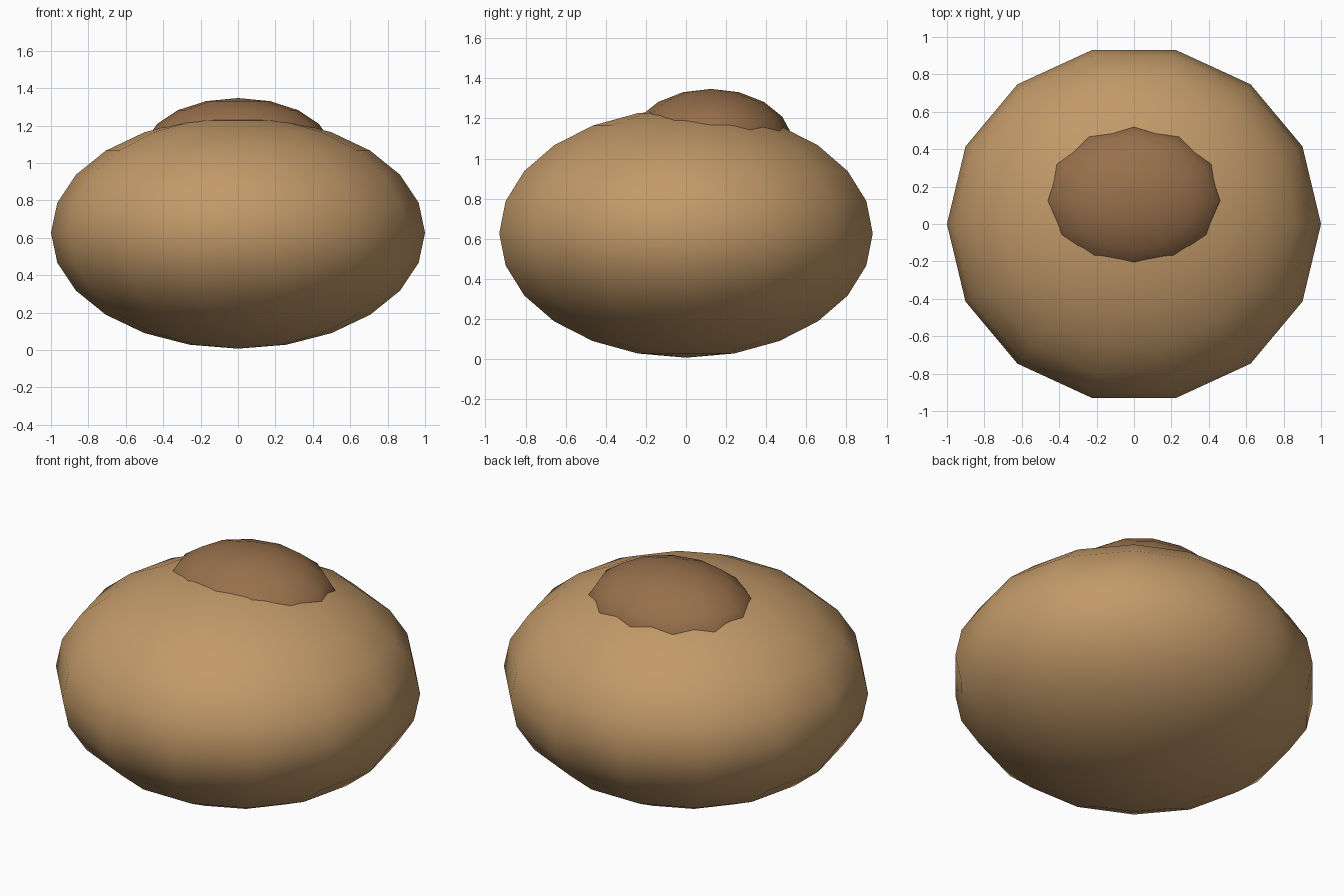
import bpy, bmesh
from math import atan2
from mathutils import Matrix, Vector

if "Cube" in bpy.data.objects:
    bpy.data.objects.remove(bpy.data.objects["Cube"])


def material(name, rgb):
    m = bpy.data.materials.new(name)
    m.diffuse_color = (*rgb, 1)
    m.use_nodes = True
    m.node_tree.nodes["Principled BSDF"].inputs["Base Color"].default_value = m.diffuse_color
    return m


def ellipsoid(name, segments, rings, center, radii, mat):
    bm = bmesh.new()
    bmesh.ops.create_uvsphere(bm, u_segments=segments, v_segments=rings, radius=1)
    # turn the sphere so a meridian lies exactly on +x
    v = next(v for v in bm.verts if v.co.xy.length > 0.1)
    bmesh.ops.transform(bm, matrix=Matrix.Rotation(-atan2(v.co.y, v.co.x), 4, 'Z'), verts=bm.verts)
    bmesh.ops.scale(bm, vec=Vector(radii), verts=bm.verts)
    for f in bm.faces:
        f.smooth = True
    me = bpy.data.meshes.new(name)
    bm.to_mesh(me)
    bm.free()
    me.materials.append(mat)
    ob = bpy.data.objects.new(name, me)
    ob.location = center
    bpy.context.collection.objects.link(ob)
    return ob


light = material("light_brown", (0.54, 0.32, 0.14))
dark = material("dark_brown", (0.31, 0.16, 0.07))

# Rounded main body
ellipsoid("body", 14, 12, (0, 0, 0.627), (1.0, 0.955, 0.62), light)
# Darker cap sunk into the top
ellipsoid("top_patch", 12, 9, (0, 0.125, 1.07), (0.5, 0.41, 0.277), dark)
